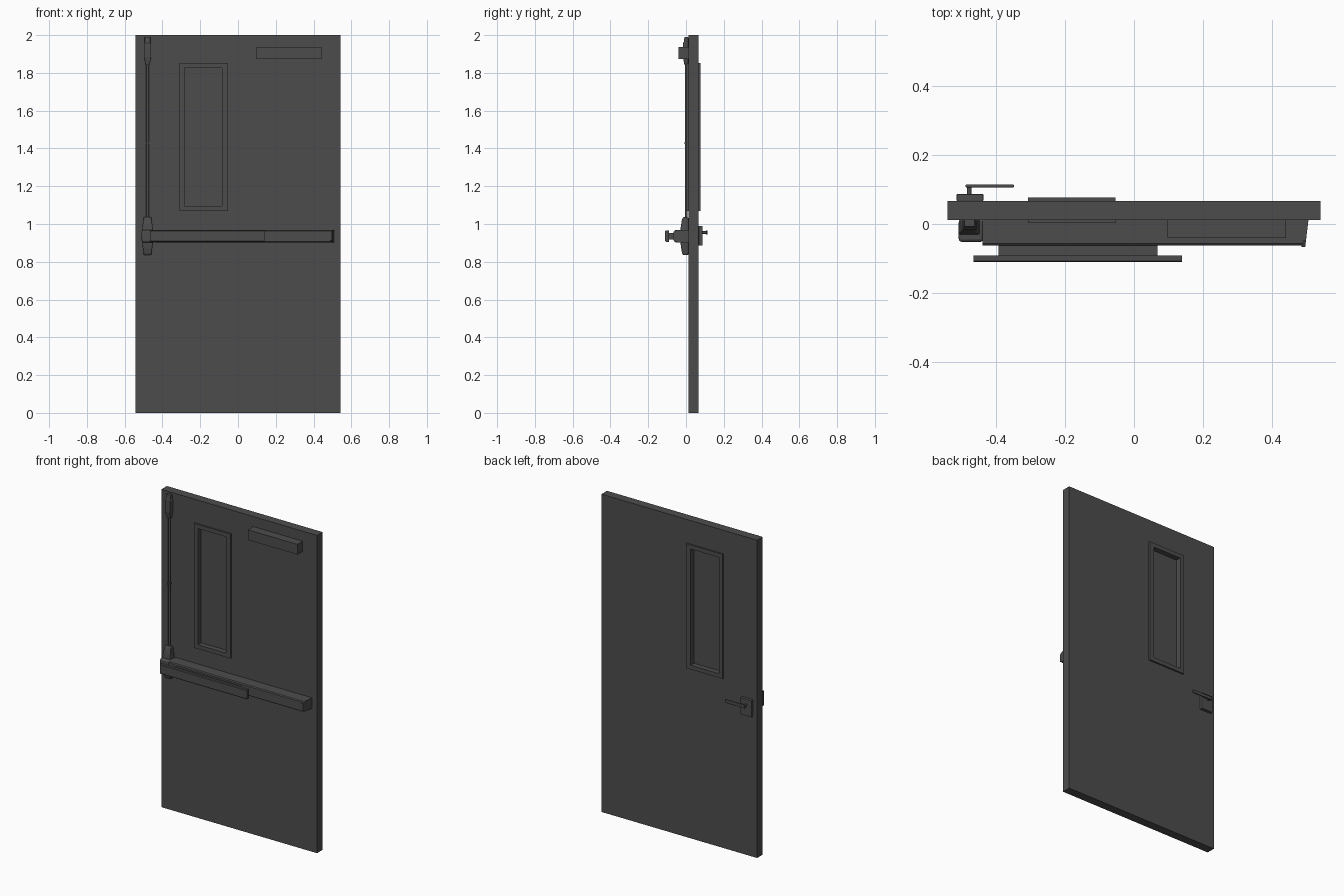
import bpy, bmesh, math
from mathutils import Vector

if "Cube" in bpy.data.objects:
    bpy.data.objects.remove(bpy.data.objects["Cube"])

# Dark charcoal finish shared by every part
DARK = bpy.data.materials.new("charcoal")
DARK.diffuse_color = (0.073, 0.073, 0.073, 1)
DARK.use_nodes = True
DARK.node_tree.nodes["Principled BSDF"].inputs["Base Color"].default_value = DARK.diffuse_color


def finish(name, bm, bevel=0, segs=2, smooth=False):
    bmesh.ops.recalc_face_normals(bm, faces=bm.faces)
    me = bpy.data.meshes.new(name)
    bm.to_mesh(me)
    bm.free()
    me.materials.append(DARK)
    ob = bpy.data.objects.new(name, me)
    bpy.context.collection.objects.link(ob)
    if bevel:
        m = ob.modifiers.new("bevel", 'BEVEL')
        m.width, m.segments = bevel, segs
    if smooth:
        bpy.context.view_layer.objects.active = ob
        ob.select_set(True)
        bpy.ops.object.shade_smooth_by_angle(angle=math.radians(35))
        ob.select_set(False)
    return ob


def loft(name, loops, closed=False, **kw):
    """Skin equal-length loops of points; cap the ends unless closed."""
    bm = bmesh.new()
    rows = [[bm.verts.new(p) for p in lp] for lp in loops]
    n = len(rows[0])
    pairs = list(zip(rows, rows[1:]))
    if closed:
        pairs.append((rows[-1], rows[0]))
    for a, b in pairs:
        for i in range(n):
            j = (i + 1) % n
            bm.faces.new((a[i], a[j], b[j], b[i]))
    if not closed:
        bm.faces.new(rows[0])
        bm.faces.new(rows[-1])
    return finish(name, bm, **kw)


def rect(x0, x1, z0, z1, y):
    return [(x0, y, z0), (x1, y, z0), (x1, y, z1), (x0, y, z1)]


def box(name, x0, x1, y0, y1, z0, z1, **kw):
    return loft(name, [rect(x0, x1, z0, z1, y0), rect(x0, x1, z0, z1, y1)], **kw)


def ring(name, outer, inner, y0, y1):
    """Rectangular slab with a rectangular opening."""
    return loft(name, [rect(*outer, y0), rect(*outer, y1),
                       rect(*inner, y1), rect(*inner, y0)], closed=True)


def tower(name, sections, xc, yb, **kw):
    """Vertical case: sections are (z, half width, front y)."""
    return loft(name, [[(xc - w, yb, z), (xc - w, yf, z),
                        (xc + w, yf, z), (xc + w, yb, z)]
                       for z, w, yf in sections], **kw)


def bar(name, profile, x0, x1, **kw):
    """Extrude a (y, z) profile along x."""
    return loft(name, [[(x, y, z) for y, z in profile] for x in (x0, x1)], **kw)


def cyl(name, p, q, r, segs=16):
    p, q = Vector(p), Vector(q)
    bm = bmesh.new()
    bmesh.ops.create_cone(bm, cap_ends=True, segments=segs, radius1=r,
                          radius2=r, depth=(q - p).length)
    rot = (q - p).to_track_quat('Z', 'Y')
    for v in bm.verts:
        v.co = rot @ v.co + (p + q) / 2
    return finish(name, bm, smooth=True)


F, B = 0.012, 0.067           # door faces
XC, ZB = -0.479, 0.936        # latch column, bar height

# Door leaf, window frames and pane
hole = (-0.282, -0.085, 1.095, 1.826)
ring("door_leaf", (-0.542, 0.542, 0, 2), hole, F, B)
for side, y0, y1 in (("front", 0.003, F), ("back", B, 0.077)):
    ring("window_frame_" + side, (-0.309, -0.054, 1.069, 1.852), hole, y0, y1)
box("window_pane", -0.282, -0.085, 0.036, 0.044, 1.095, 1.826)

# Door closer
box("closer_box", 0.098, 0.442, -0.041, F, 1.873, 1.937)

# Vertical rod, guide and top latch
cyl("latch_rod", (XC, 0.002, 1.0), (XC, 0.002, 1.9), 0.007)
box("rod_guide", XC - 0.009, XC + 0.009, -0.007, F, 1.424, 1.434)
tower("top_latch_case", [(1.842, 0.011, -0.008), (1.885, 0.019, -0.017),
                         (1.958, 0.019, -0.017), (1.962, 0.015, -0.012),
                         (1.99, 0.015, -0.008)], XC, F, bevel=0.002)

# Centre latch case with raised cover
tower("centre_case", [(0.836, 0.02, -0.016), (0.85, 0.022, -0.022),
                      (0.903, 0.03, -0.03), (0.969, 0.03, -0.03),
                      (1.022, 0.022, -0.022), (1.036, 0.02, -0.016)],
      XC, F, bevel=0.004, smooth=True)
box("centre_cover", -0.51, -0.438, -0.052, F, 0.903, 0.969, bevel=0.009, segs=3, smooth=True)

# Push bar housing, end cap, neck and touch plate
h = 0.033
bar("bar_housing", [(F, ZB - h), (-0.056, ZB - h), (-0.062, ZB - h + 0.005),
                    (-0.062, ZB + h - 0.005), (-0.056, ZB + h), (F, ZB + h)],
    -0.44, 0.49)
cap = [(F, h), (-0.047, h), (-0.067, h - 0.01)]
prof = cap + [(y, -z) for y, z in reversed(cap)]
loft("bar_end_cap", [[(0.487, y, ZB + z) for y, z in prof],
                     [(0.506 + y * 0.12, y, ZB + z) for y, z in prof]])
box("touch_bar_neck", -0.394, 0.069, -0.094, -0.058, ZB - 0.017, ZB + 0.017)
bar("touch_bar_plate", [(-0.091, ZB - 0.03), (-0.107, ZB - 0.03), (-0.111, ZB - 0.026),
                        (-0.111, ZB + 0.026), (-0.107, ZB + 0.03), (-0.091, ZB + 0.03)],
    -0.467, 0.139)

# Outside lever handle
box("lever_plate", -0.516, -0.438, B, 0.087, 0.885, 0.99, bevel=0.002)
cyl("lever_stem", (-0.479, 0.08, 0.955), (-0.479, 0.112, 0.955), 0.007)
box("lever_handle", -0.49, -0.349, 0.106, 0.115, 0.944, 0.966, bevel=0.003, smooth=True)
